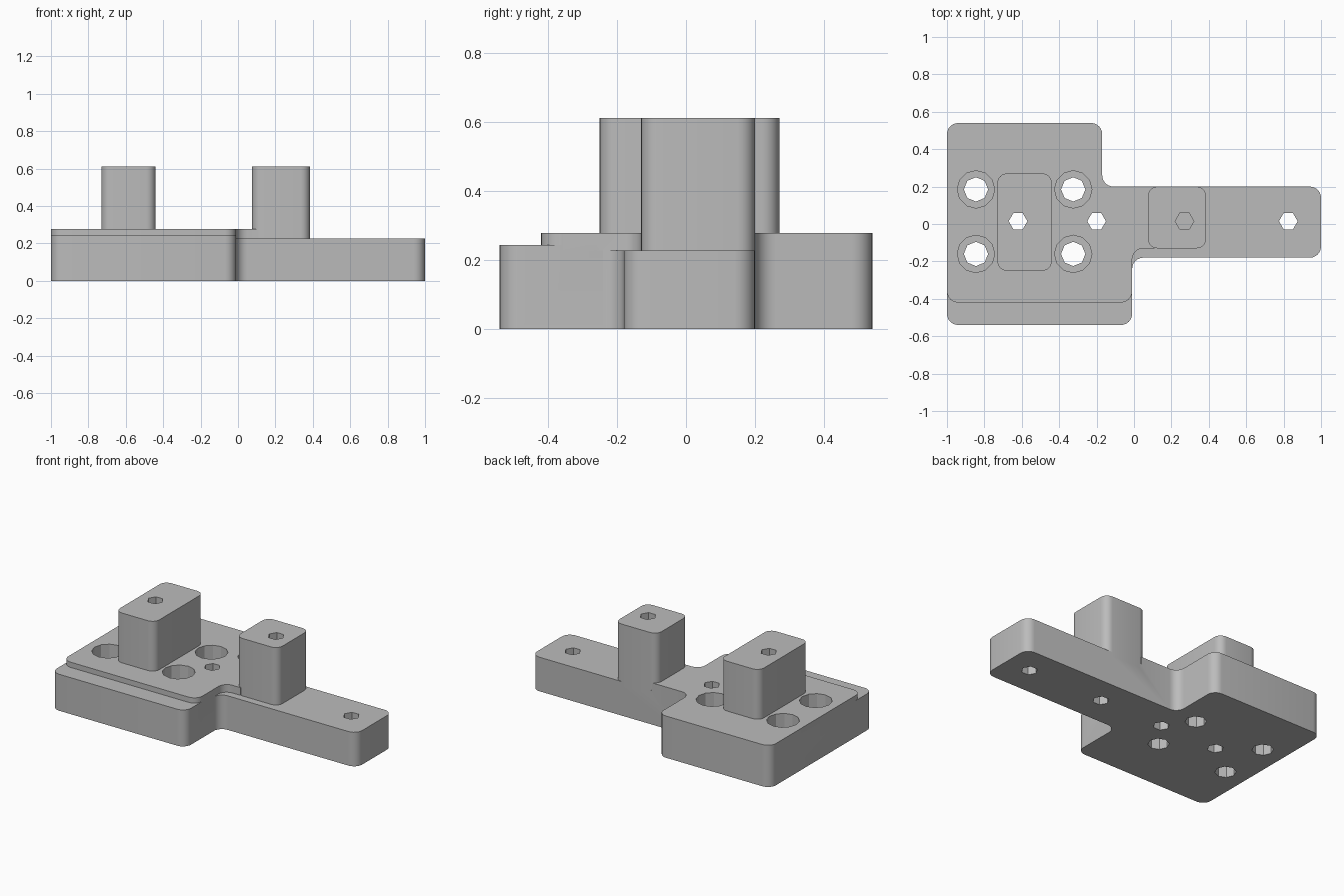
import bpy, bmesh
from math import cos, sin, pi
from mathutils import Vector

cube = bpy.data.objects.get("Cube")
if cube:
    bpy.data.objects.remove(cube, do_unlink=True)

grey = bpy.data.materials.new("plain_grey")
grey.use_nodes = True
grey.diffuse_color = (0.5, 0.5, 0.5, 1)
grey.node_tree.nodes["Principled BSDF"].inputs["Base Color"].default_value = (0.5, 0.5, 0.5, 1)


def rounded(corners, r=0.06, steps=6, sharp=()):
    """Outline with square corners turned into fillets, except the sharp ones."""
    pts, n = [], len(corners)
    for i in range(n):
        p, prev, nxt = (Vector(corners[j % n]) for j in (i, i - 1, i + 1))
        if i in sharp:
            pts.append(p)
            continue
        a, b = (prev - p).normalized(), (nxt - p).normalized()
        centre = p + (a + b) * r
        for k in range(steps + 1):
            t = k / steps * pi / 2
            pts.append(centre - (b * cos(t) + a * sin(t)) * r)
    return pts


def box(x0, x1, y0, y1):
    return [(x0, y0), (x1, y0), (x1, y1), (x0, y1)]


def circle(x, y, r, sides):
    return [Vector((x + r * cos(2 * pi * k / sides), y + r * sin(2 * pi * k / sides)))
            for k in range(sides)]


def extrude(name, outline, z0, z1):
    bm = bmesh.new()
    face = bm.faces.new([bm.verts.new((p.x, p.y, z0)) for p in outline])
    top = bmesh.ops.extrude_face_region(bm, geom=[face])["geom"]
    bmesh.ops.translate(bm, vec=(0, 0, z1 - z0),
                        verts=[v for v in top if isinstance(v, bmesh.types.BMVert)])
    bmesh.ops.recalc_face_normals(bm, faces=bm.faces)
    mesh = bpy.data.meshes.new(name)
    bm.to_mesh(mesh)
    bm.free()
    mesh.materials.append(grey)
    ob = bpy.data.objects.new(name, mesh)
    bpy.context.collection.objects.link(ob)
    return ob


def combine(target, tool, operation):
    mod = target.modifiers.new(operation, "BOOLEAN")
    mod.operation, mod.solver, mod.object = operation, "EXACT", tool
    bpy.context.view_layer.objects.active = target
    bpy.ops.object.modifier_apply(modifier=mod.name)
    bpy.data.objects.remove(tool, do_unlink=True)


# Base plate with the long arm
base = extrude("mounting_block", rounded([
    (-1, -0.54), (-0.01, -0.54), (-0.01, -0.18), (1, -0.18),
    (1, 0.2), (-0.17, 0.2), (-0.17, 0.54), (-1, 0.54)]), 0, 0.227)

# Front ledge, raised plate and two posts
ledge = extrude("front_ledge", rounded(box(-1, -0.01, -0.54, -0.26), sharp=(2, 3)), 0.227, 0.243)
plate = extrude("raised_plate", rounded([
    (-1, -0.42), (-0.01, -0.42), (-0.01, -0.13), (0.11, -0.13),
    (0.11, 0.2), (-0.17, 0.2), (-0.17, 0.54), (-1, 0.54)], sharp=(3, 4)), 0.227, 0.278)
left_post = extrude("wide_post", rounded(box(-0.73, -0.44, -0.25, 0.27), 0.05), 0.2, 0.61)
right_post = extrude("arm_post", rounded(box(0.075, 0.385, -0.13, 0.2), 0.05), 0.2, 0.61)
for part in (ledge, plate, left_post, right_post):
    combine(base, part, "UNION")

# Counterbored screw holes
for x in (-0.845, -0.325):
    for y in (-0.16, 0.185):
        combine(base, extrude("bolt_hole", circle(x, y, 0.065, 8), -0.1, 0.5), "DIFFERENCE")
        combine(base, extrude("counterbore", circle(x, y, 0.1, 12), 0.12, 0.5), "DIFFERENCE")

# Narrow through holes, and a blind hole from each end of the arm post
for x, z0, z1 in ((-0.62, -0.1, 0.7), (-0.2, -0.1, 0.7), (0.825, -0.1, 0.7),
                  (0.27, 0.4, 0.7), (0.27, -0.1, 0.18)):
    combine(base, extrude("pin_hole", circle(x, 0.015, 0.05, 6), z0, z1), "DIFFERENCE")

bpy.ops.object.select_all(action="DESELECT")
base.select_set(True)
bpy.context.view_layer.objects.active = base
bpy.ops.object.shade_smooth_by_angle(angle=0.5)
